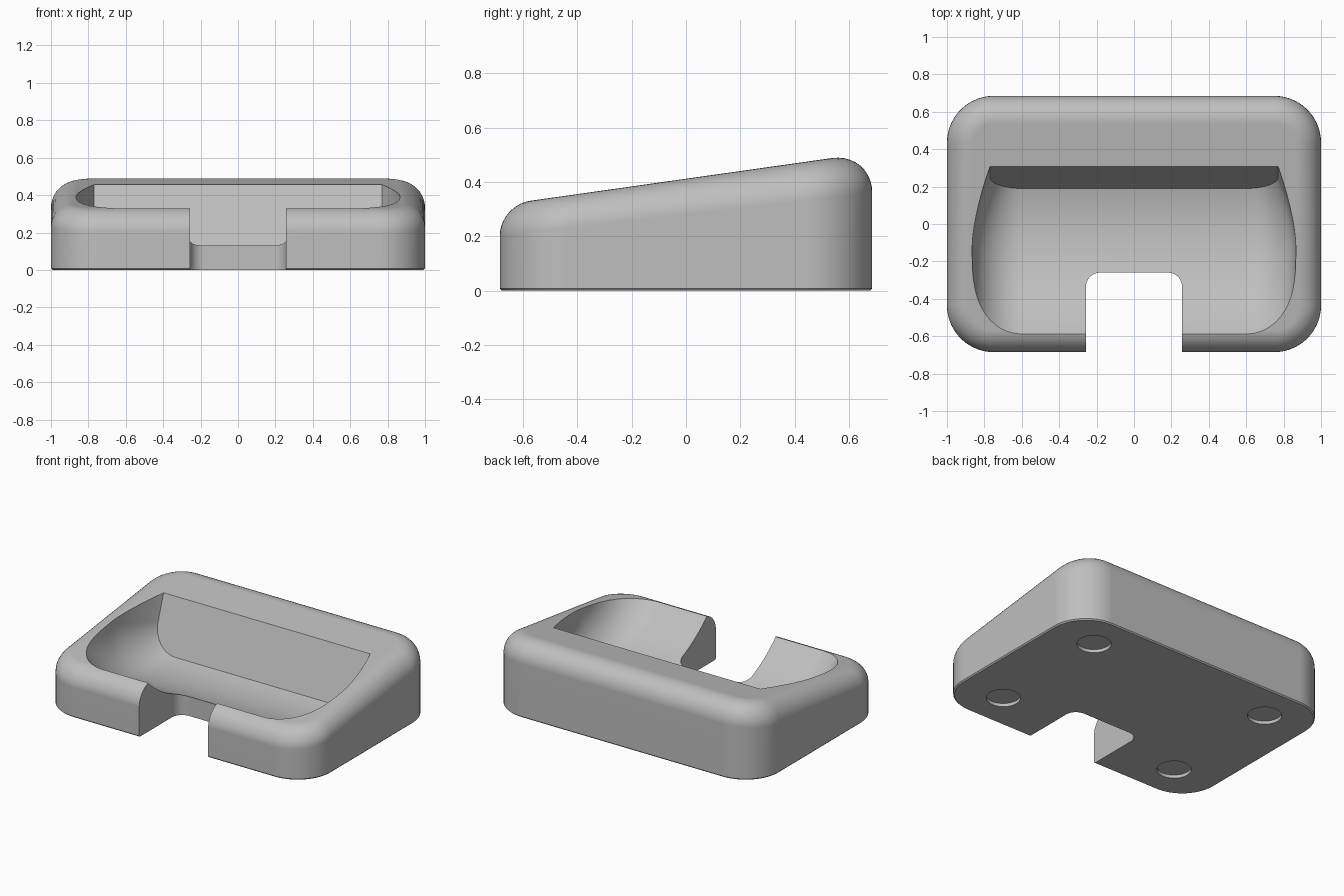
import bpy, bmesh, math

if "Cube" in bpy.data.objects:
    bpy.data.objects.remove(bpy.data.objects["Cube"])

grey = bpy.data.materials.new("plain grey")
grey.diffuse_color = (0.52, 0.52, 0.52, 1)
grey.use_nodes = True
grey.node_tree.nodes["Principled BSDF"].inputs["Base Color"].default_value = grey.diffuse_color


def loft(name, rings):
    """Closed solid through a list of equal-length rings, capped at both ends."""
    bm = bmesh.new()
    vs = [[bm.verts.new(p) for p in ring] for ring in rings]
    n = len(vs[0])
    for a, b in zip(vs, vs[1:]):
        for i in range(n):
            j = (i + 1) % n
            bm.faces.new((a[i], a[j], b[j], b[i]))
    bm.faces.new(vs[0][::-1])
    bm.faces.new(vs[-1])
    bmesh.ops.recalc_face_normals(bm, faces=bm.faces)
    me = bpy.data.meshes.new(name)
    bm.to_mesh(me)
    bm.free()
    me.materials.append(grey)
    ob = bpy.data.objects.new(name, me)
    bpy.context.collection.objects.link(ob)
    return ob


def rounded_rect(hx, hy, r, seg=14):
    """Outline points with their outward normals."""
    pts = []
    for k, (sx, sy) in enumerate(((1, 1), (-1, 1), (-1, -1), (1, -1))):
        for i in range(seg + 1):
            a = math.pi / 2 * (k + i / seg)
            c, s = math.cos(a), math.sin(a)
            pts.append((sx * (hx - r) + r * c, sy * (hy - r) + r * s, c, s))
    return pts


# Body: rounded block with a sloping top and a wide rounded top edge
outline = rounded_rect(1.0, 0.685, 0.25)


def top_z(y):
    return 0.412 + 0.1416 * y


def fillet_ring(a):
    ring = []
    for x, y, nx, ny in outline:
        r = 0.13 * (1 + 0.2 * y)
        d = r * (1 - math.cos(a))
        px, py = x - nx * d, y - ny * d
        ring.append((px, py, top_z(py) - r * (1 - math.sin(a))))
    return ring


rings = [[(x - nx * 0.008, y - ny * 0.008, 0) for x, y, nx, ny in outline],
         [(x, y, 0.008) for x, y, _, _ in outline]]
rings += [fillet_ring(math.pi / 2 * i / 10) for i in range(11)]
body = loft("cradle_body", rings)

# Pocket: curved floor, rounded ends, flat leaning back wall
R, CZ = 0.844, 0.933
pocket_rings = []
for i in range(41):
    y = -0.66 + 0.85 * i / 40
    z = CZ - math.sqrt(R * R - y * y)
    lean = 0.343 * max(0, (y + 0.62) / 0.81) ** 2
    w = 0.865 - 0.095 * (max(0, y + 0.15) / 0.34) ** 1.6
    r = w - 0.6
    h = r * R / (CZ - z)
    half = [(0.6 + r * math.sin(t), h * (1 - math.cos(t)))
            for t in (math.pi / 2 * k / 14 for k in range(15))]
    half.append((w, 0.7))
    section = half + [(-x, v) for x, v in reversed(half)]
    pocket_rings.append([(x, y + lean * v, z + v) for x, v in section])
pocket = loft("pocket_cutter", pocket_rings)

# Front notch, open to the front, with rounded inner corners
notch_outline = [(x, y - 0.76) for x, y, _, _ in rounded_rect(0.257, 0.5, 0.075, 8)]
notch = loft("notch_cutter", [[(x, y, z) for x, y in notch_outline] for z in (-0.2, 1)])

# Round recesses for feet underneath
cutters = [pocket, notch]
for sx in (-1, 1):
    for sy in (-1, 1):
        circle = [(sx * 0.68 + 0.105 * math.cos(math.tau * k / 40),
                   sy * 0.43 + 0.105 * math.sin(math.tau * k / 40)) for k in range(40)]
        cutters.append(loft("foot_recess_cutter",
                            [[(x, y, z) for x, y in circle] for z in (-0.1, 0.022)]))

# Cut everything out of the body
bpy.context.view_layer.objects.active = body
body.select_set(True)
for c in cutters:
    m = body.modifiers.new("cut", 'BOOLEAN')
    m.operation, m.solver, m.object = 'DIFFERENCE', 'EXACT', c
    bpy.ops.object.modifier_apply(modifier=m.name)
    bpy.data.objects.remove(c, do_unlink=True)

bpy.ops.object.shade_smooth_by_angle(angle=math.radians(30))
wn = body.modifiers.new("even_shading", 'WEIGHTED_NORMAL')
wn.keep_sharp = True
